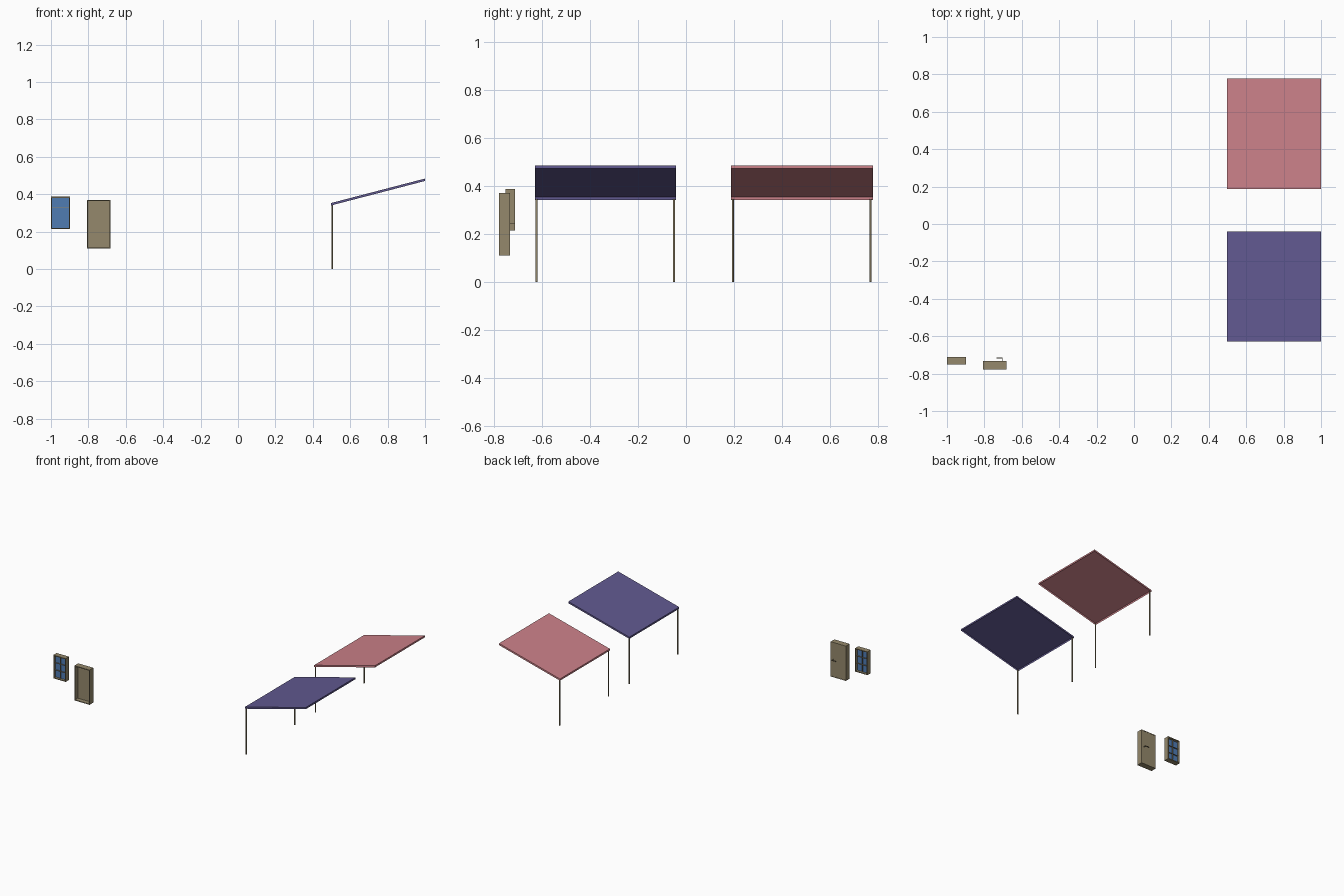
import bpy, bmesh, math
from mathutils import Vector

if "Cube" in bpy.data.objects:
    bpy.data.objects.remove(bpy.data.objects["Cube"])


def material(name, rgb):
    m = bpy.data.materials.new(name)
    m.diffuse_color = (*rgb, 1)
    m.use_nodes = True
    m.node_tree.nodes["Principled BSDF"].inputs["Base Color"].default_value = m.diffuse_color
    return m


WOOD = material("wood", (0.30, 0.25, 0.15))
GLASS = material("glass", (0.08, 0.20, 0.45))
RED = material("red_cloth", (0.60, 0.22, 0.25))
PURPLE = material("purple_cloth", (0.12, 0.10, 0.28))


def finish(name, bm, mat):
    mesh = bpy.data.meshes.new(name)
    bm.to_mesh(mesh)
    bm.free()
    mesh.materials.append(mat)
    ob = bpy.data.objects.new(name, mesh)
    bpy.context.collection.objects.link(ob)
    return ob


def add_box(bm, lo, hi):
    lo, hi = Vector(lo), Vector(hi)
    verts = bmesh.ops.create_cube(bm, size=1)["verts"]
    bmesh.ops.scale(bm, vec=hi - lo, verts=verts)
    bmesh.ops.translate(bm, vec=(lo + hi) / 2, verts=verts)
    return verts


def box(name, lo, hi, mat):
    bm = bmesh.new()
    add_box(bm, lo, hi)
    return finish(name, bm, mat)


def frame(name, lo, hi, t, mat):
    # rectangular tube running along y, made by extruding a rim
    bm = bmesh.new()
    (x0, y0, z0), (x1, y1, z1) = lo, hi
    rings = []
    for d in (0, t):
        for y in (y0, y1):
            rings.append([bm.verts.new(p) for p in (
                (x0 + d, y, z0 + d), (x1 - d, y, z0 + d),
                (x1 - d, y, z1 - d), (x0 + d, y, z1 - d))])
    of, ob, nf, nb = rings
    for a, b in ((of, ob), (ob, nb), (nb, nf), (nf, of)):
        for i in range(4):
            j = (i + 1) % 4
            bm.faces.new((a[i], a[j], b[j], b[i]))
    bmesh.ops.recalc_face_normals(bm, faces=bm.faces)
    return finish(name, bm, mat)


def awning(name, y0, y1, mat):
    # sloping cloth with a short skirt, open underneath
    bm = bmesh.new()
    verts = add_box(bm, (0.497, y0, 0), (1.0, y1, 0.013))
    bottom = [f for f in bm.faces if f.normal.z < -0.5]
    bmesh.ops.delete(bm, geom=bottom, context='FACES_ONLY')
    for v in verts:
        v.co.z += 0.340 + (v.co.x - 0.497) * 0.131 / 0.503
    finish(name + "_canopy", bm, mat)
    # front posts
    for side, y in (("left", y0 + 0.007), ("right", y1 - 0.009)):
        bm = bmesh.new()
        bmesh.ops.create_cone(bm, cap_ends=True, segments=8,
                              radius1=0.0045, radius2=0.0045, depth=0.345)
        bmesh.ops.translate(bm, vec=(0.504, y, 0.1725), verts=bm.verts)
        for f in bm.faces:
            f.smooth = len(f.verts) == 4
        finish(f"{name}_{side}_post", bm, WOOD)


awning("purple_awning", -0.629, -0.041, PURPLE)
awning("red_awning", 0.188, 0.777, RED)

# door: deep frame, panel near the back, lever handle on the back
frame("door_frame", (-0.807, -0.777, 0.110), (-0.682, -0.733, 0.370), 0.006, WOOD)
box("door_panel", (-0.801, -0.745, 0.116), (-0.688, -0.734, 0.364), WOOD)
bm = bmesh.new()
add_box(bm, (-0.706, -0.734, 0.240), (-0.702, -0.715, 0.244))
add_box(bm, (-0.735, -0.718, 0.240), (-0.702, -0.714, 0.244))
finish("door_handle", bm, WOOD)

# window: frame, pane and thin glazing bars
frame("window_frame", (-1.0, -0.750, 0.213), (-0.898, -0.711, 0.387), 0.006, WOOD)
box("window_pane", (-0.994, -0.732, 0.219), (-0.904, -0.729, 0.381), GLASS)
bm = bmesh.new()
add_box(bm, (-0.950, -0.740, 0.219), (-0.948, -0.721, 0.381))
for z in (0.273, 0.327):
    add_box(bm, (-0.994, -0.740, z - 0.001), (-0.904, -0.721, z + 0.001))
finish("window_bars", bm, WOOD)
